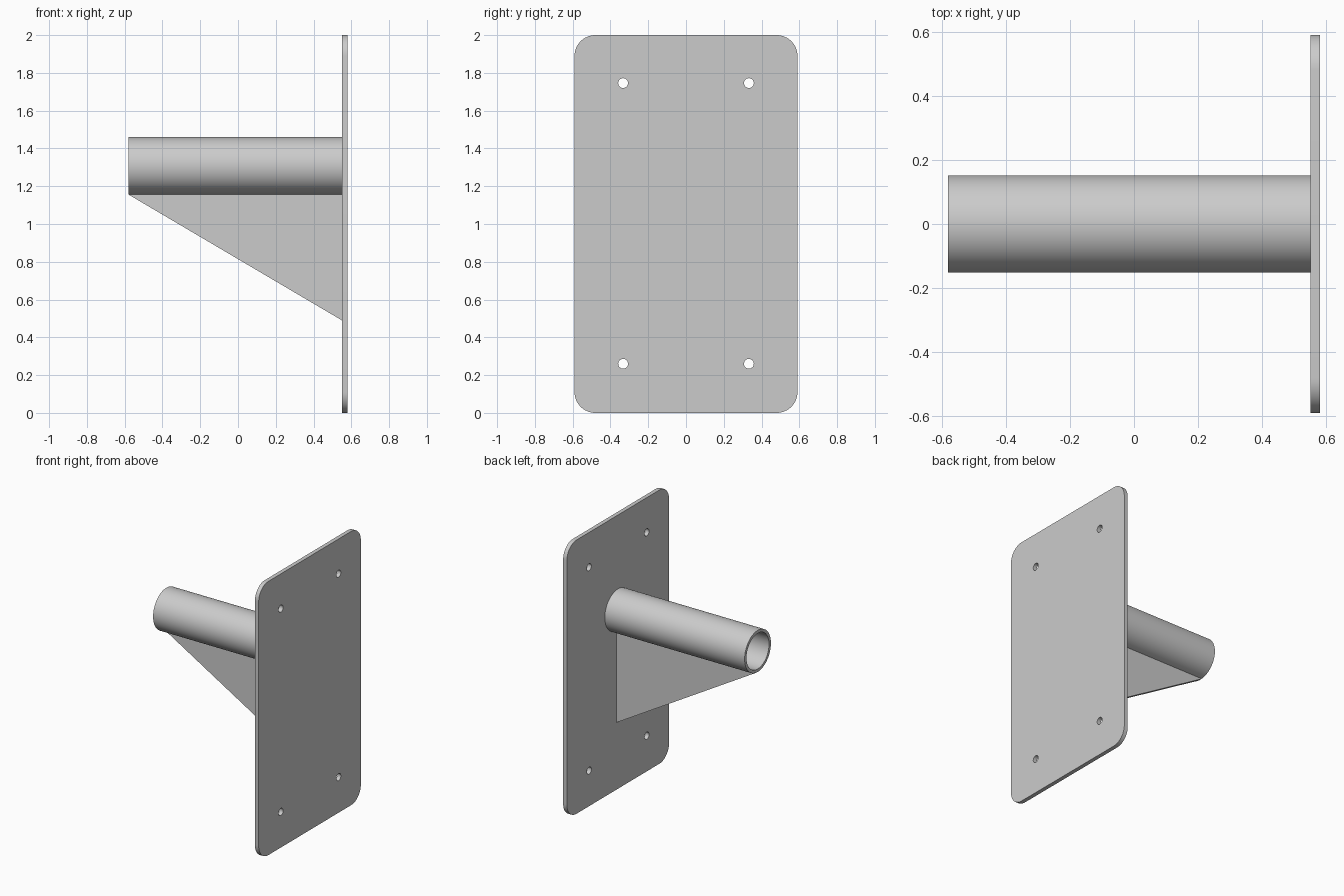
import bpy, bmesh, math
from mathutils import Vector

cube = bpy.data.objects.get("Cube")
if cube:
    bpy.data.objects.remove(cube, do_unlink=True)

# Single bare-metal colour
steel = bpy.data.materials.new("light grey steel")
steel.use_nodes = True
grey = (0.6, 0.6, 0.6, 1)
steel.diffuse_color = grey
steel.node_tree.nodes["Principled BSDF"].inputs["Base Color"].default_value = grey


def prism(name, outline, offset):
    """Extrude a closed outline of points along the offset vector."""
    bm = bmesh.new()
    face = bm.faces.new([bm.verts.new(p) for p in outline])
    ext = bmesh.ops.extrude_face_region(bm, geom=[face])
    verts = [g for g in ext["geom"] if isinstance(g, bmesh.types.BMVert)]
    bmesh.ops.translate(bm, verts=verts, vec=offset)
    bmesh.ops.recalc_face_normals(bm, faces=bm.faces)
    mesh = bpy.data.meshes.new(name)
    bm.to_mesh(mesh)
    bm.free()
    mesh.materials.append(steel)
    obj = bpy.data.objects.new(name, mesh)
    bpy.context.collection.objects.link(obj)
    return obj


def arc(x, y, z, radius, start, end, steps):
    """Points on an arc in the plane facing x."""
    angles = [start + (end - start) * i / steps for i in range(steps + 1)]
    return [Vector((x, y + radius * math.cos(a), z + radius * math.sin(a))) for a in angles]


def circle(x, y, z, radius, sides):
    return arc(x, y, z, radius, 0, math.tau, sides)[:-1]


def cut(obj, cutter):
    mod = obj.modifiers.new("cut", "BOOLEAN")
    mod.operation = "DIFFERENCE"
    mod.solver = "EXACT"
    mod.object = cutter
    bpy.context.view_layer.objects.active = obj
    bpy.ops.object.modifier_apply(modifier=mod.name)
    bpy.data.objects.remove(cutter, do_unlink=True)


def smooth(obj):
    bpy.ops.object.select_all(action="DESELECT")
    obj.select_set(True)
    bpy.context.view_layer.objects.active = obj
    bpy.ops.object.shade_smooth_by_angle(angle=math.radians(30))


# Wall plate with rounded corners and four bolt holes
FACE_X, THICK, HALF_W, CORNER = 0.55, 0.03, 0.59, 0.11
outline = []
for i, (sy, sz) in enumerate([(1, 1), (-1, 1), (-1, -1), (1, -1)]):
    start = i * math.pi / 2
    outline += arc(FACE_X, sy * (HALF_W - CORNER), 1 + sz * (1 - CORNER), CORNER,
                   start, start + math.pi / 2, 12)
plate = prism("wall_plate", outline, (THICK, 0, 0))
for sy in (-1, 1):
    for sz in (-1, 1):
        hole = circle(FACE_X - 0.1, sy * 0.333, 1.003 + sz * 0.743, 0.026, 24)
        cut(plate, prism("bolt_hole_cutter", hole, (0.3, 0, 0)))
smooth(plate)

# Hollow pipe, open at the far end and closed by the plate
END_X, AXIS_Z, RADIUS = -0.58, 1.308, 0.152
pipe = prism("pipe", circle(END_X, 0, AXIS_Z, RADIUS, 64), (FACE_X - END_X, 0, 0))
cut(pipe, prism("bore_cutter", circle(END_X - 0.1, 0, AXIS_Z, 0.13, 64), (2, 0, 0)))
smooth(pipe)

# Triangular gusset under the pipe
WEB, TOP_Z = 0.03, AXIS_Z - RADIUS
prism("gusset", [(END_X, -WEB / 2, TOP_Z), (FACE_X, -WEB / 2, TOP_Z),
                 (FACE_X, -WEB / 2, 0.49)], (0, WEB, 0))
